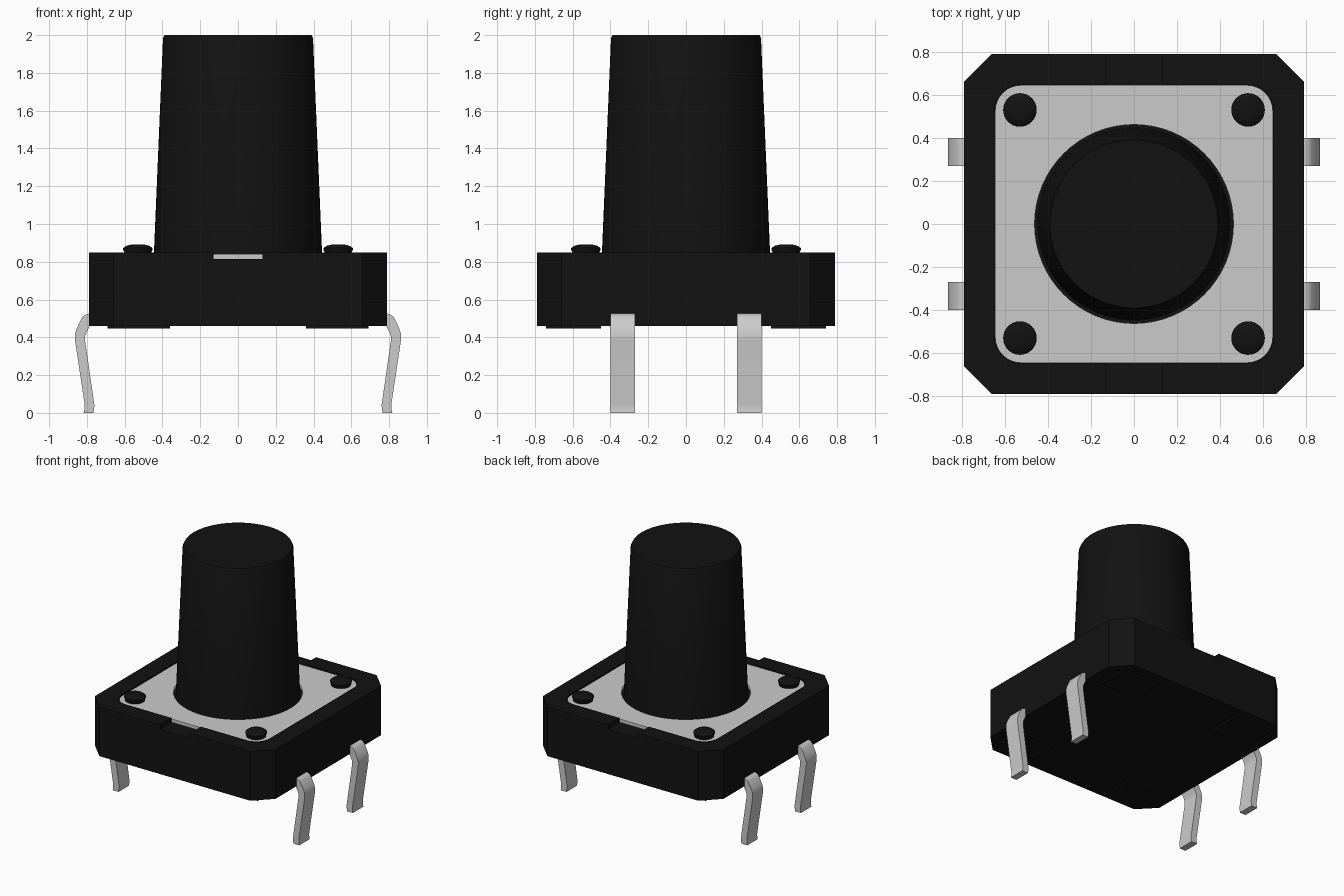
import bpy, bmesh, math

if "Cube" in bpy.data.objects:
    bpy.data.objects.remove(bpy.data.objects["Cube"])

black = bpy.data.materials.new("black_plastic")
black.diffuse_color = (0.006, 0.006, 0.006, 1)
black.use_nodes = True
black.node_tree.nodes["Principled BSDF"].inputs["Base Color"].default_value = black.diffuse_color


def finish(name, bm, mat=None, smooth=None):
    bmesh.ops.recalc_face_normals(bm, faces=bm.faces)
    me = bpy.data.meshes.new(name)
    bm.to_mesh(me)
    bm.free()
    ob = bpy.data.objects.new(name, me)
    bpy.context.collection.objects.link(ob)
    if mat:
        me.materials.append(mat)
    if smooth:
        me.shade_smooth()
        me.set_sharp_from_angle(angle=math.radians(smooth))
    return ob


def prism(name, outline, z0, z1, mat=None, smooth=None):
    """Extrude an XY outline from z0 to z1."""
    bm = bmesh.new()
    f = bm.faces.new([bm.verts.new((x, y, z0)) for x, y in outline])
    ext = bmesh.ops.extrude_face_region(bm, geom=[f])["geom"]
    top = [v for v in ext if isinstance(v, bmesh.types.BMVert)]
    bmesh.ops.translate(bm, verts=top, vec=(0, 0, z1 - z0))
    return finish(name, bm, mat, smooth)


def rounded_rect(hx, hy, r, n):
    """Rectangle outline with corner arcs of n segments (n=1 gives a chamfer)."""
    pts = []
    for q, (sx, sy) in enumerate([(1, 1), (-1, 1), (-1, -1), (1, -1)]):
        for i in range(n + 1):
            a = math.pi / 2 * (q + i / n)
            pts.append((sx * (hx - r) + r * math.cos(a), sy * (hy - r) + r * math.sin(a)))
    return pts


def rect(x0, x1, y0, y1):
    return [(x0, y0), (x1, y0), (x1, y1), (x0, y1)]


def circle(r, n=64):
    return [(r * math.cos(2 * math.pi * i / n), r * math.sin(2 * math.pi * i / n)) for i in range(n)]


def lathe(name, profile, loc=(0, 0), n=64, mat=None):
    """Revolve (radius, z) points round a vertical axis and cap both ends."""
    bm = bmesh.new()
    rings = [[bm.verts.new((loc[0] + x, loc[1] + y, z)) for x, y in circle(r, n)] for r, z in profile]
    for a, b in zip(rings, rings[1:]):
        for i in range(n):
            j = (i + 1) % n
            bm.faces.new((a[i], a[j], b[j], b[i]))
    bm.faces.new(rings[0])
    bm.faces.new(rings[-1])
    return finish(name, bm, mat, 35)


def cut(ob, cutter):
    m = ob.modifiers.new("cut", 'BOOLEAN')
    m.operation, m.solver, m.object = 'DIFFERENCE', 'EXACT', cutter
    bpy.context.view_layer.objects.active = ob
    bpy.ops.object.modifier_apply(modifier=m.name)
    bpy.data.objects.remove(cutter)


# Housing: chamfered block with a plate pocket and front/back notches
housing = prism("housing", rounded_rect(0.79, 0.79, 0.13, 1), 0.46, 0.85, black)
cut(housing, prism("pocket_cutter", rounded_rect(0.648, 0.648, 0.12, 8), 0.815, 0.95))
cut(housing, prism("notch_cutter", rect(-0.13, 0.13, -1, 1), 0.815, 0.96))

# Metal cover plate with a round opening
plate = prism("cover_plate", rounded_rect(0.645, 0.645, 0.12, 8), 0.813, 0.84)
cut(plate, prism("hole_cutter", circle(0.462), 0.7, 1.0))

# Tapered push button
lathe("button", [(0.447, 0.80), (0.397, 1.985), (0.39, 2.0)], mat=black)

# Rivet heads and standoff pads at the four corners
for sx in (-1, 1):
    for sy in (-1, 1):
        lathe("rivet", [(0.07, 0.83), (0.072, 0.852), (0.078, 0.862), (0.078, 0.872), (0.062, 0.884), (0.035, 0.891)],
              (sx * 0.53, sy * 0.53), 32, black)
        xs = sorted((sx * 0.36, sx * 0.69))
        ys = sorted((sy * 0.45, sy * 0.74))
        prism("standoff_pad", rect(*xs, *ys), 0.447, 0.47, black)

# Bent metal legs: side profile in XZ, extruded across Y
leg_profile = [(0.74, 0.525), (0.79, 0.525), (0.808, 0.52), (0.825, 0.507), (0.855, 0.445), (0.864, 0.415),
               (0.863, 0.385), (0.812, 0.045), (0.812, 0.025), (0.817, 0.0),
               (0.765, 0.0), (0.76, 0.04), (0.81, 0.385), (0.809, 0.41), (0.79, 0.45), (0.783, 0.467), (0.74, 0.47)]
for sx in (-1, 1):
    for sy in (-1, 1):
        bm = bmesh.new()
        f = bm.faces.new([bm.verts.new((sx * x, sy * 0.335 - 0.065, z)) for x, z in leg_profile])
        ext = bmesh.ops.extrude_face_region(bm, geom=[f])["geom"]
        bmesh.ops.translate(bm, verts=[v for v in ext if isinstance(v, bmesh.types.BMVert)], vec=(0, 0.13, 0))
        finish("leg", bm, None, 35)
